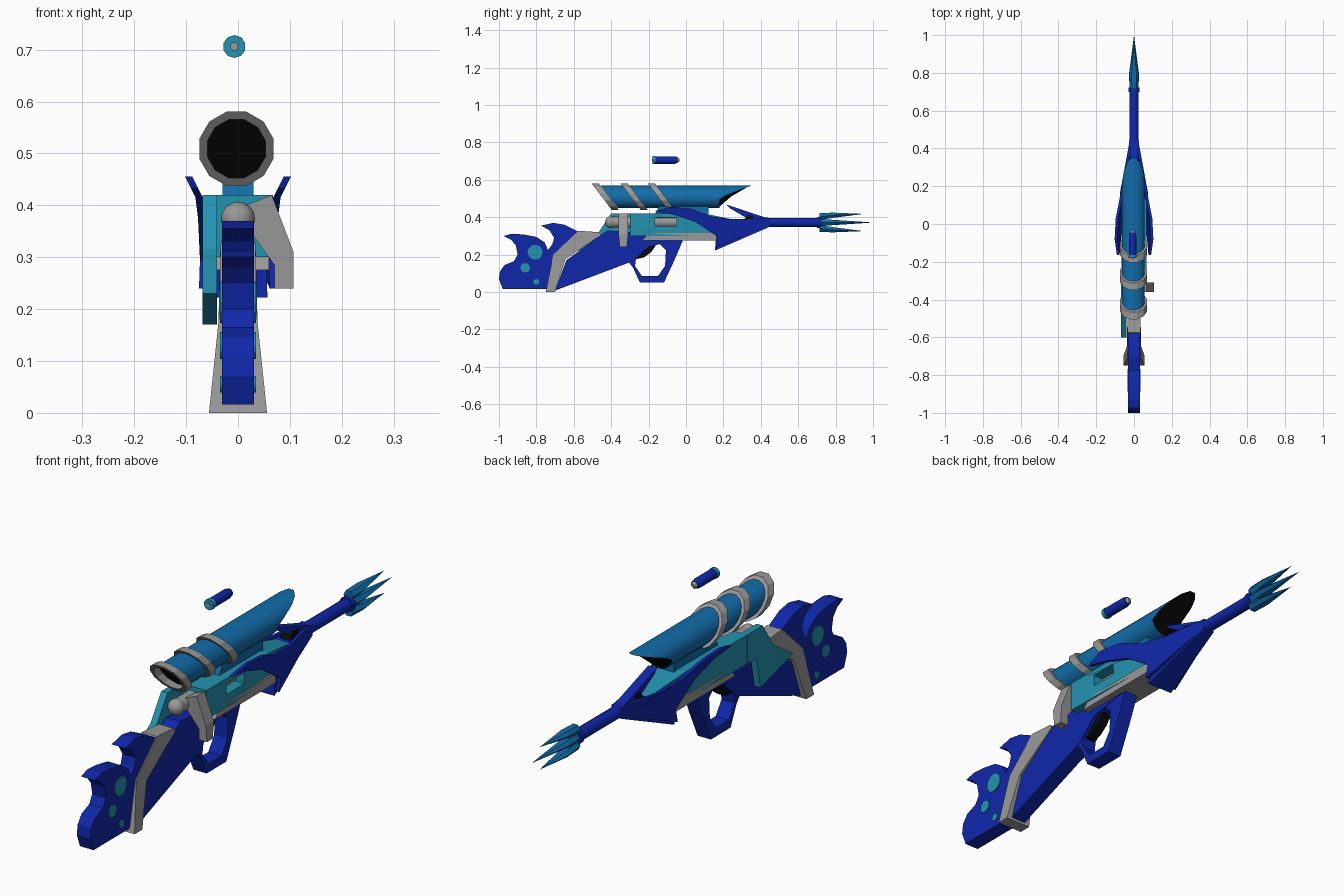
import bpy, bmesh, math
from mathutils import Vector

if "Cube" in bpy.data.objects:
    bpy.data.objects.remove(bpy.data.objects["Cube"])


def material(name, rgb):
    m = bpy.data.materials.new(name)
    m.diffuse_color = (*rgb, 1)
    m.use_nodes = True
    m.node_tree.nodes["Principled BSDF"].inputs["Base Color"].default_value = m.diffuse_color
    return m


BLUE = material("deep blue", (0.005, 0.02, 0.40))
SEA = material("sea blue", (0.006, 0.15, 0.40))
TEAL = material("teal", (0.017, 0.29, 0.43))
GREY = material("grey", (0.32, 0.32, 0.32))
BLACK = material("black", (0.003, 0.003, 0.003))


def finish(name, bm, mats, smooth=False):
    bmesh.ops.recalc_face_normals(bm, faces=bm.faces)
    me = bpy.data.meshes.new(name)
    bm.to_mesh(me)
    bm.free()
    ob = bpy.data.objects.new(name, me)
    bpy.context.collection.objects.link(ob)
    for m in mats:
        me.materials.append(m)
    if smooth:
        bpy.ops.object.select_all(action='DESELECT')
        ob.select_set(True)
        bpy.context.view_layer.objects.active = ob
        bpy.ops.object.shade_smooth_by_angle(angle=math.radians(40))
    return ob


def prism(name, pts, mat, place, hole=None):
    """Extrude a 2D outline; place(a, b, side) gives the 3D point for side -1 or 1."""
    bm = bmesh.new()
    n = len(pts)

    def loops(p):
        return [[bm.verts.new(place(a, b, s)) for a, b in p] for s in (-1, 1)]

    def wall(u, v):
        for i in range(n):
            j = (i + 1) % n
            bm.faces.new((u[i], u[j], v[j], v[i]))
    o = loops(pts)
    wall(*o)
    if hole:
        h = loops(hole)
        wall(*h)
        wall(o[0], h[0])
        wall(o[1], h[1])
    else:
        bm.faces.new(o[0])
        bm.faces.new(o[1])
    return finish(name, bm, [mat])


def slab(name, pts, half, mat, x=0, hole=None):
    return prism(name, pts, mat, lambda y, z, s: (x + s * half, y, z), hole)


def tube(name, rings, mats, c=(0, 0), segs=12, closed=False, smooth=True):
    """Rings around the y axis as (y or function of height, radius); caps use the last material."""
    bm = bmesh.new()
    loops = []
    for y, r in rings:
        loop = []
        for i in range(segs):
            a = math.tau * (i + 0.5) / segs
            dz = r * math.sin(a)
            loop.append(bm.verts.new((c[0] + r * math.cos(a), y(dz) if callable(y) else y, c[1] + dz)))
        loops.append(loop)
    pairs = list(zip(loops, loops[1:])) + ([(loops[-1], loops[0])] if closed else [])
    for u, v in pairs:
        for i in range(segs):
            j = (i + 1) % segs
            bm.faces.new((u[i], u[j], v[j], v[i]))
    if not closed:
        for end in (loops[0], loops[-1]):
            bm.faces.new(end).material_index = len(mats) - 1
    return finish(name, bm, mats, smooth)


# Wave shaped butt with two curled crests
slab("butt", [(-.98, .016), (-1, .07), (-.995, .11), (-.97, .145), (-.92, .165), (-.90, .20),
              (-.91, .25), (-.935, .28), (-.975, .30), (-.93, .312), (-.87, .308), (-.80, .295),
              (-.755, .265), (-.738, .225), (-.715, .255), (-.705, .29), (-.73, .33), (-.775, .355),
              (-.71, .37), (-.65, .36), (-.58, .325), (-.58, .25), (-.67, .15), (-.71, .016)], .031, BLUE)

# Round bubbles inlaid on both faces of the butt
for i, (y, z, r) in enumerate([(-.807, .213, .04), (-.86, .13, .026), (-.80, .055, .016)]):
    circle = [(y + r * math.cos(k * math.tau / 12), z + r * math.sin(k * math.tau / 12)) for k in range(12)]
    slab("bubble_%d" % i, circle, .035, TEAL)

# Grey band that flares toward the bottom
prism("stock_band", [(-.75, 0), (-.70, 0), (-.645, .175), (-.455, .305), (-.465, .32), (-.575, .328),
                     (-.71, .20)], GREY,
      lambda y, z, s: (s * max(.034, .056 - .105 * z), y, z))

# Wrist and trigger guard
slab("stock", [(-.70, .008), (-.285, .165), (-.267, .185), (-.203, .245), (-.02, .277), (-.02, .30),
               (-.42, .33), (-.455, .305), (-.64, .17)], .032, BLUE)
slab("trigger_guard",
     [(-.016, .278), (-.064, .166), (-.118, .05), (-.246, .05), (-.283, .13), (-.31, .165), (-.31, .25),
      (-.22, .285)], .03, BLUE,
     hole=[(-.107, .225), (-.112, .14), (-.15, .085), (-.235, .085), (-.273, .14), (-.267, .18),
           (-.203, .24), (-.14, .257)])
slab("trigger", [(-.27, .175), (-.255, .235), (-.16, .25), (-.185, .215), (-.225, .185)], .018, BLACK)

# Receiver, narrowing to a nose, with an ejection port on the right
receiver = prism("receiver", [(-.30, .30), (-.30, .42), (.10, .42), (.31, .375), (.16, .30)], TEAL,
                 lambda y, z, s: (s * (.067 if y < .11 else .067 - .19 * (y - .11)), y, z))
cutter = slab("port_cutter", [(-.165, .352), (-.05, .352), (-.05, .398), (-.165, .398)], .04, TEAL, x=.06)
cutter.hide_render = True
cutter.hide_viewport = True
port = receiver.modifiers.new("port", 'BOOLEAN')
port.operation = 'DIFFERENCE'
port.solver = 'EXACT'
port.object = cutter
slab("receiver_left_plate", [(-.30, .42), (-.40, .42), (-.47, .315), (-.60, .23), (-.385, .17),
                             (-.36, .30), (-.30, .30)], .014, TEAL, x=-.054)
slab("receiver_rail", [(-.235, .275), (.16, .275), (.16, .316), (-.20, .316)], .06, GREY)

# Bolt, rounded knob and cranked handle
tube("bolt", [(-.40, .03), (-.045, .03)], [GREY], c=(0, .374))
bm = bmesh.new()
bmesh.ops.create_uvsphere(bm, u_segments=12, v_segments=8, radius=.033)
bmesh.ops.translate(bm, verts=bm.verts, vec=Vector((0, -.40, .374)))
finish("bolt_knob", bm, [GREY], True)
prism("bolt_handle", [(.015, .40), (.065, .42), (.107, .31), (.107, .24), (.07, .24), (.07, .285),
                      (.02, .355)], GREY,
      lambda x, z, s: (x, -.335 + s * (.026 if z > .3 else .019), z))

# Fore end, swept side fins and sight spike
prism("fore_end", [(.45, .35), (.155, .222), (.16, .30), (.24, .375), (.45, .395)], BLUE,
      lambda y, z, s: (s * (.024 + .11 * (.45 - y)), y, z))
for side, label in ((1, "right"), (-1, "left")):
    prism("side_fin_" + label,
          [(.43, .395), (.25, .39), (.13, .405), (.03, .445), (-.08, .456), (-.165, .432), (-.07, .415),
           (.05, .375), (.17, .295), (.16, .24), (.43, .35)], BLUE,
          lambda y, z, s: (side * (.018 + .052 * min(1, (.43 - y) / .28) + max(0, z - .405) * .5
                                   + s * .007), y, z))
slab("sight_spike", [(.44, .393), (.215, .468), (.235, .448), (.36, .375)], .02, BLUE)
slab("sight_notch", [(.30, .375), (.36, .375), (.36, .408), (.33, .412)], .024, BLACK)

# Barrel with collar
tube("barrel", [(.41, .028), (.46, .025), (.70, .025), (.70, .031), (.722, .031)], [BLUE], c=(0, .372))

# Three pronged spear head
for label, z0, z1, tip, r in (("middle", .372, .372, 1.0, .027), ("upper", .404, .418, .95, .026),
                              ("lower", .340, .326, .95, .026)):
    bm = bmesh.new()
    base, shoulder = [], []
    for k in range(6):
        a = k * math.tau / 6
        dx, dz = math.cos(a), math.sin(a)
        base.append(bm.verts.new((r * .85 * dx, .715, z0 + r * .85 * dz)))
        shoulder.append(bm.verts.new((r * dx, .79, (z0 + z1) / 2 + r * .6 * dz)))
    point = bm.verts.new((0, tip, z1))
    bm.faces.new(base)
    for k in range(6):
        j = (k + 1) % 6
        bm.faces.new((base[k], base[j], shoulder[j], shoulder[k]))
        bm.faces.new((shoulder[k], shoulder[j], point))
    finish("prong_" + label, bm, [SEA])


# Telescopic sight with slanted ends and rings
def slant(y):
    return lambda dz: y - .76 * dz


SCOPE = (-.003, .509)
tube("scope_tube", [(slant(-.41), .061), (lambda dz: .18 + 2.7 * max(0, dz + .003), .061)],
     [SEA, BLACK], c=SCOPE, segs=16)
for i, y in enumerate((-.45, -.295, -.15)):
    tube("scope_ring_%d" % i, [(slant(y), .058), (slant(y), .074), (slant(y + .038), .074),
                               (slant(y + .038), .058)], [GREY], c=SCOPE, closed=True, smooth=False)
slab("scope_mount", [(-.17, .41), (.12, .41), (.12, .465), (-.14, .465)], .03, SEA)

# Loose cartridge floating above
CART = (-.007, .706)
tube("cartridge_rim", [(-.18, .022), (-.163, .022)], [TEAL], c=CART, segs=10)
tube("cartridge_body", [(-.165, .02), (-.06, .02), (-.045, .016)], [BLUE], c=CART, segs=10)
tube("cartridge_tip", [(-.046, .014), (-.035, .007)], [GREY], c=CART, segs=10)
tube("cartridge_primer", [(-.183, .008), (-.178, .008)], [GREY], c=CART, segs=8)
